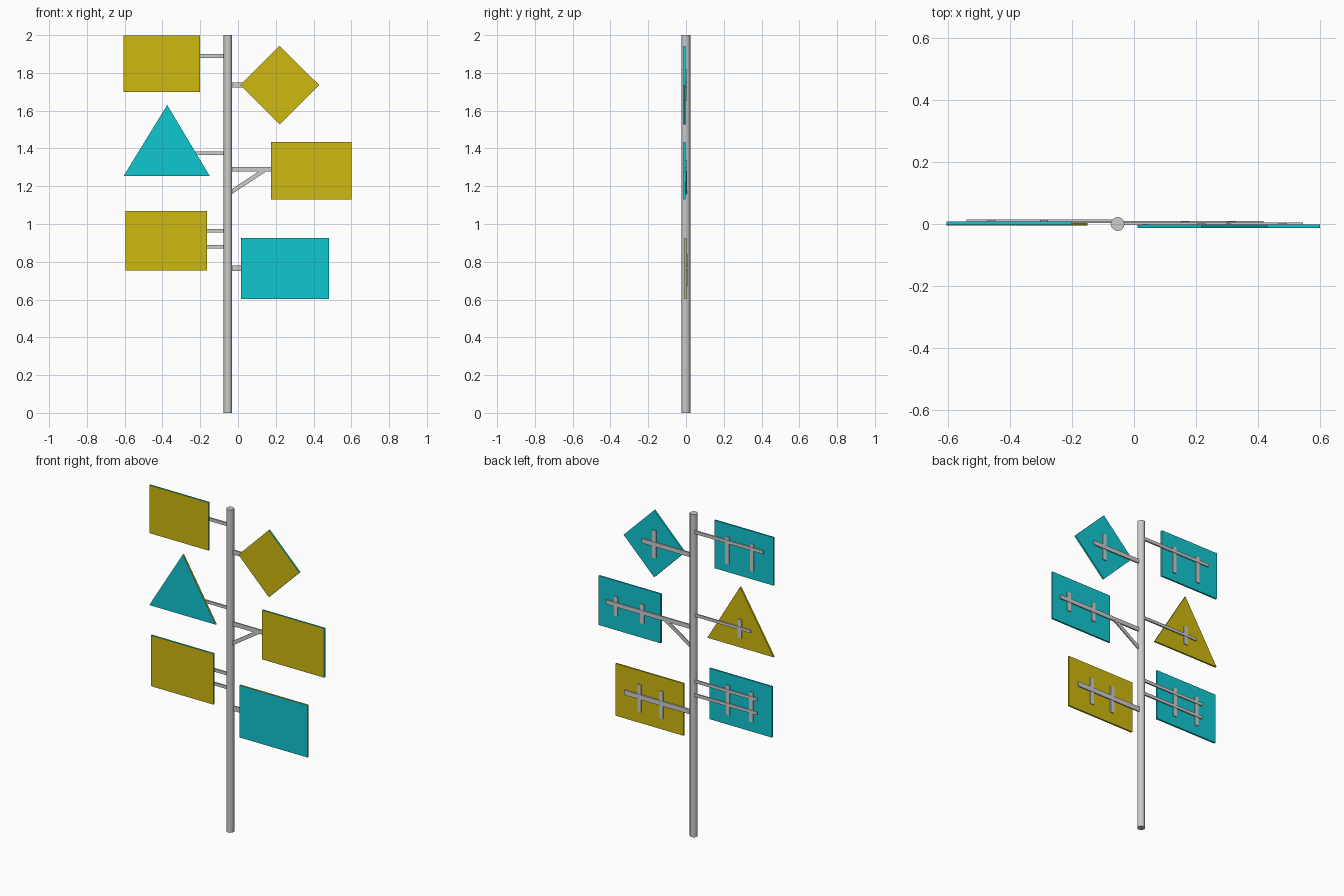
import bpy
import bmesh
import math
from mathutils import Vector

old = bpy.data.objects.get("Cube")
if old:
    bpy.data.objects.remove(old, do_unlink=True)


def material(name, r, g, b):
    m = bpy.data.materials.new(name)
    m.use_nodes = True
    m.diffuse_color = (r, g, b, 1)
    m.node_tree.nodes["Principled BSDF"].inputs["Base Color"].default_value = (r, g, b, 1)
    return m


yellow = material("yellow paint", 0.62, 0.48, 0.005)
teal = material("teal paint", 0.005, 0.57, 0.63)
metal = material("grey metal", 0.6, 0.6, 0.6)

POLE_X = -0.053
POLE_R = 0.0225


def prism(name, outline, y0, y1, mats):
    """Extrude an x-z outline from y0 (front) to y1 (back); slot 0 is the front face."""
    bm = bmesh.new()
    front = [bm.verts.new((x, y0, z)) for x, z in outline]
    back = [bm.verts.new((x, y1, z)) for x, z in outline]
    face = bm.faces.new(front)
    bm.faces.new(back[::-1])
    n = len(outline)
    for i in range(n):
        j = (i + 1) % n
        bm.faces.new((front[j], front[i], back[i], back[j]))
    bmesh.ops.recalc_face_normals(bm, faces=bm.faces)
    for f in bm.faces:
        f.material_index = 0 if f is face or len(mats) == 1 else 1
    mesh = bpy.data.meshes.new(name)
    bm.to_mesh(mesh)
    bm.free()
    for m in mats:
        mesh.materials.append(m)
    ob = bpy.data.objects.new(name, mesh)
    bpy.context.collection.objects.link(ob)
    return ob


def rect(x0, x1, z0, z1):
    return [(x0, z0), (x1, z0), (x1, z1), (x0, z1)]


def bar(name, start, end, width, y0, y1):
    a, b = Vector(start), Vector(end)
    side = (b - a).orthogonal().normalized() * width / 2
    pts = [a - side, b - side, b + side, a + side]
    return prism(name, [tuple(p) for p in pts], y0, y1, [metal])


def sign(name, outline, mats, y0, arms, arm_w, arm_end, straps, strap_z):
    """Plate with its arms to the pole and upright straps on the back."""
    y1 = y0 + 0.011
    prism(name + "_plate", outline, y0, y1, mats)
    for i, z in enumerate(arms):
        bar(f"{name}_arm_{i + 1}", (POLE_X, z), (arm_end, z), arm_w, y1 - 0.002, y1 + 0.007)
    for i, x in enumerate(straps):
        bar(f"{name}_strap_{i + 1}", (x, strap_z[0]), (x, strap_z[1]), 0.026, y1 - 0.001, y1 + 0.005)


# Pole
bpy.ops.mesh.primitive_cylinder_add(vertices=12, radius=POLE_R, depth=2, location=(POLE_X, 0, 1))
pole = bpy.context.object
pole.name = "pole"
pole.data.materials.append(metal)
bpy.ops.object.shade_smooth_by_angle(angle=math.radians(40))

# Signs on the right side of the pole
sign("top_right_sign", rect(-0.605, -0.2, 1.7, 1.997), [yellow, teal], -0.003,
     [1.89], 0.02, -0.54, [-0.29, -0.46], (1.75, 1.92))
sign("triangle_sign", [(-0.605, 1.255), (-0.15, 1.255), (-0.375, 1.63)], [teal, yellow], -0.005,
     [1.375], 0.018, -0.45, [-0.375], (1.315, 1.43))
sign("low_right_sign", rect(-0.595, -0.165, 0.755, 1.07), [yellow, teal], -0.004,
     [0.965, 0.88], 0.019, -0.495, [-0.295, -0.455], (0.815, 1.0))

# Signs on the left side of the pole
sign("diamond_sign", [(0.22, 1.527), (0.43, 1.735), (0.22, 1.943), (0.012, 1.735)], [yellow, teal], -0.013,
     [1.735], 0.027, 0.3, [0.218], (1.65, 1.82))
sign("middle_left_sign", rect(0.175, 0.6, 1.13, 1.435), [yellow, teal], -0.013,
     [1.29], 0.026, 0.545, [0.3, 0.48], (1.22, 1.34))
sign("low_left_sign", rect(0.015, 0.482, 0.602, 0.925), [teal, yellow], -0.008,
     [0.765], 0.03, 0.418, [0.165, 0.315], (0.67, 0.84))

# Diagonal brace under the middle left arm
bar("arm_brace", (POLE_X + 0.01, 1.165), (0.14, 1.285), 0.022, -0.004, 0.004)
